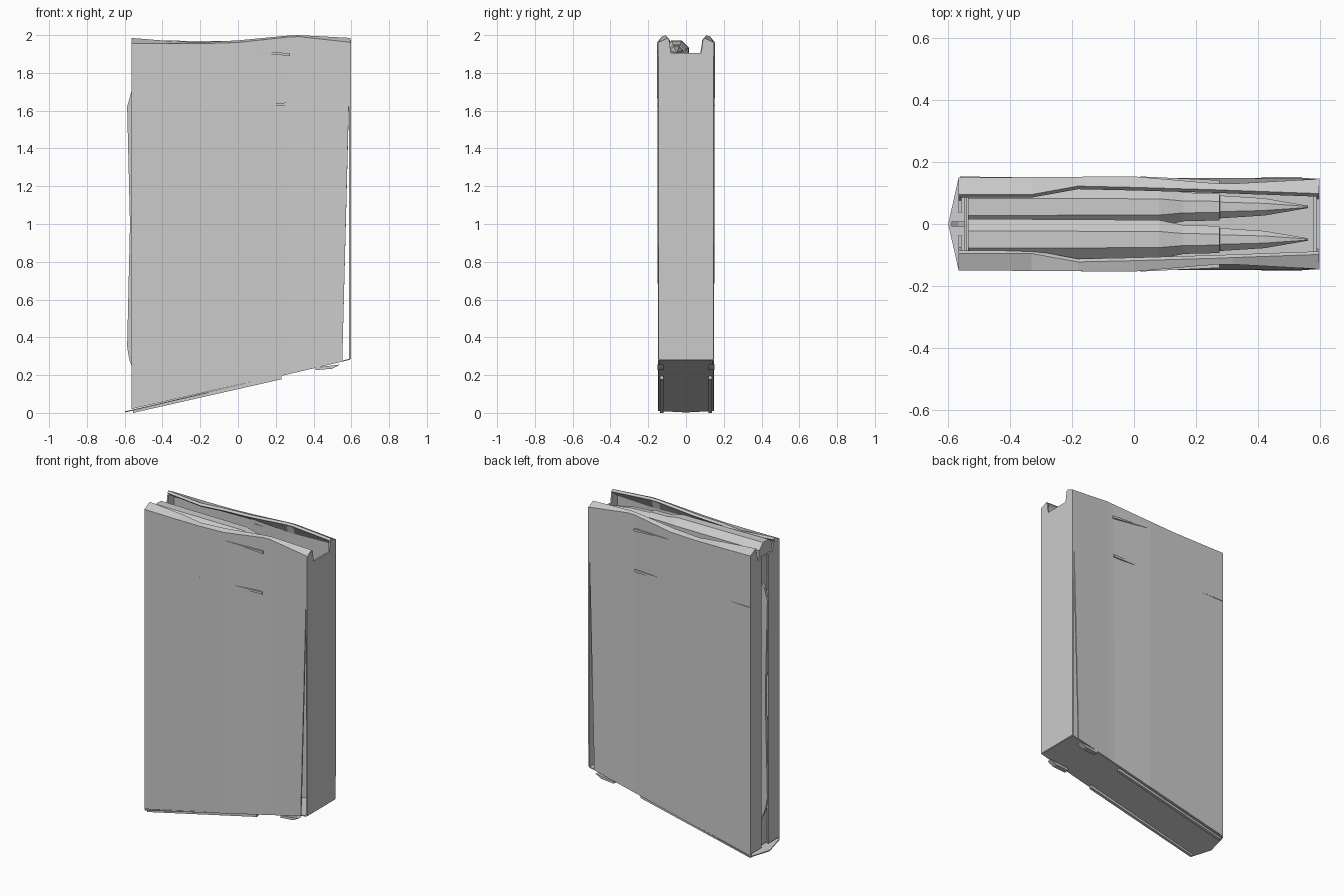
import bpy, bmesh, math
from mathutils import Vector


def make(name, bm):
    bmesh.ops.recalc_face_normals(bm, faces=bm.faces)
    me = bpy.data.meshes.new(name)
    bm.to_mesh(me)
    bm.free()
    ob = bpy.data.objects.new(name, me)
    bpy.context.collection.objects.link(ob)
    return ob


def loft(name, rings):
    """Skin closed rings of equal length and cap both ends."""
    bm = bmesh.new()
    vs = [[bm.verts.new(p) for p in r] for r in rings]
    n = len(vs[0])
    for a, b in zip(vs, vs[1:]):
        for i in range(n):
            j = (i + 1) % n
            bm.faces.new((a[i], a[j], b[j], b[i]))
    bm.faces.new(vs[0])
    bm.faces.new(vs[-1])
    return make(name, bm)


def prism(name, pts, offset):
    """Extrude a flat polygon of 3D points along an offset."""
    return loft(name, [pts, [Vector(p) + Vector(offset) for p in pts]])


def round_body(name, y, z, sections, sides=8):
    """Faceted round body along x from (x, radius) sections."""
    loft(name, [[(x, y + r * math.cos(a), z + r * math.sin(a))
                 for a in ((i + 0.5) * math.tau / sides for i in range(sides))]
                for x, r in sections])


# Side walls with folded feed lips: x, outer y, outer z, lip inner y, lip top z
stations = [(-0.565, 0.149, 1.957, 0.085, 1.985), (-0.33, 0.151, 1.955, 0.085, 1.966),
            (-0.18, 0.152, 1.955, 0.112, 1.963), (0.0, 0.153, 1.961, 0.108, 1.972),
            (0.27, 0.130, 1.990, 0.100, 1.998), (0.32, 0.130, 1.992, 0.098, 2.0),
            (0.595, 0.145, 1.962, 0.088, 1.985)]
for side, label in ((-1, "front"), (1, "back")):
    rings = []
    for x, yo, zo, yi, zt in stations:
        xb = min(x, 0.552)
        zb = 0.02 + (xb + 0.565) * 0.228
        ring = [(xb, 0.148, zb), (x, yo, zo), (x, yi + 0.01, zt),
                (x, yi, zt - 0.012), (x, yi + 0.012, zt - 0.024),
                (x, yo - 0.008, 1.93), (xb, 0.14, zb)]
        rings.append([(px, side * py, pz) for px, py, pz in ring])
    loft(label + "_side_wall", rings)

    # Thin wedge-shaped creases on the side wall
    x_start = -0.17 if side < 0 else -0.56
    for i, (x0, z0, x1, z1) in enumerate([(0.02, 1.91, 0.275, 1.898),
                                          (x_start, 1.625, 0.27, 1.635)]):
        prism(f"{label}_crease_{i}",
              [(x0, side * 0.14, z0), (x1, side * 0.128, z1 - 0.008),
               (x1, side * 0.128, z1 + 0.008)], (0, side * 0.013, 0))

    # Rear spine strip on either side of the groove
    prism(label + "_spine_strip",
          [(-0.565, side * 0.035, 0.03), (-0.565, side * 0.147, 0.03),
           (-0.565, side * 0.147, 1.955), (-0.565, side * 0.085, 1.96),
           (-0.565, side * 0.075, 1.9), (-0.565, side * 0.035, 1.9)], (0.01, 0, 0))

    # Rail and tab along the edge of the floor plate
    prism(label + "_floor_rail", [(-0.555, side * 0.12, 0.0), (0.23, side * 0.12, 0.178),
                                  (0.23, side * 0.12, 0.2), (-0.555, side * 0.12, 0.014)],
          (0, side * 0.018, 0))
    prism(label + "_floor_tab", [(0.41, side * 0.12, 0.226), (0.5, side * 0.12, 0.234),
                                 (0.54, side * 0.12, 0.256), (0.41, side * 0.12, 0.24)],
          (0, side * 0.031, 0))

# End wall with U-shaped notch
prism("end_wall", [(0.587, -0.145, 0.285), (0.587, 0.145, 0.285), (0.587, 0.147, 1.962),
                   (0.587, 0.09, 1.975), (0.587, 0.08, 1.905), (0.587, -0.08, 1.905),
                   (0.587, -0.09, 1.975), (0.587, -0.147, 1.962)], (0.01, 0, 0))

# Recessed rear wall and the slim ridge in the groove
prism("groove_wall", [(-0.545, -0.085, 0.03), (-0.545, 0.085, 0.03),
                      (-0.545, 0.085, 1.89), (-0.545, -0.085, 1.89)], (0.008, 0, 0))
prism("spine_ridge", [(-0.545, -0.008, 0.2), (-0.575, -0.008, 0.28), (-0.587, -0.008, 0.35),
                      (-0.572, -0.008, 1.0), (-0.587, -0.008, 1.62), (-0.565, -0.008, 1.7),
                      (-0.545, -0.008, 1.72)], (0, 0.016, 0))

# Sloped floor plate with pointed rear lip
outline = [(-0.565, -0.147), (0.594, -0.144), (0.594, 0.144), (-0.565, 0.147), (-0.598, 0.0)]
prism("floor_plate", [(x, y, 0.01 + (x + 0.565) * 0.234) for x, y in outline], (0, 0, 0.006))

# Follower platform below the rounds
prism("follower", [(-0.53, -0.125, 1.68), (0.58, -0.125, 1.68),
                   (0.58, -0.125, 1.69), (-0.53, -0.125, 1.69)], (0, 0.25, 0))

# Two staggered necked rounds, the upper one showing between the lips
profile = [(-0.535, 0.072), (0.08, 0.068), (0.16, 0.05), (0.275, 0.047),
           (0.276, 0.04), (0.42, 0.03), (0.56, 0.004)]
round_body("upper_round", -0.05, 1.905, profile)
round_body("lower_round", 0.055, 1.79, profile)
